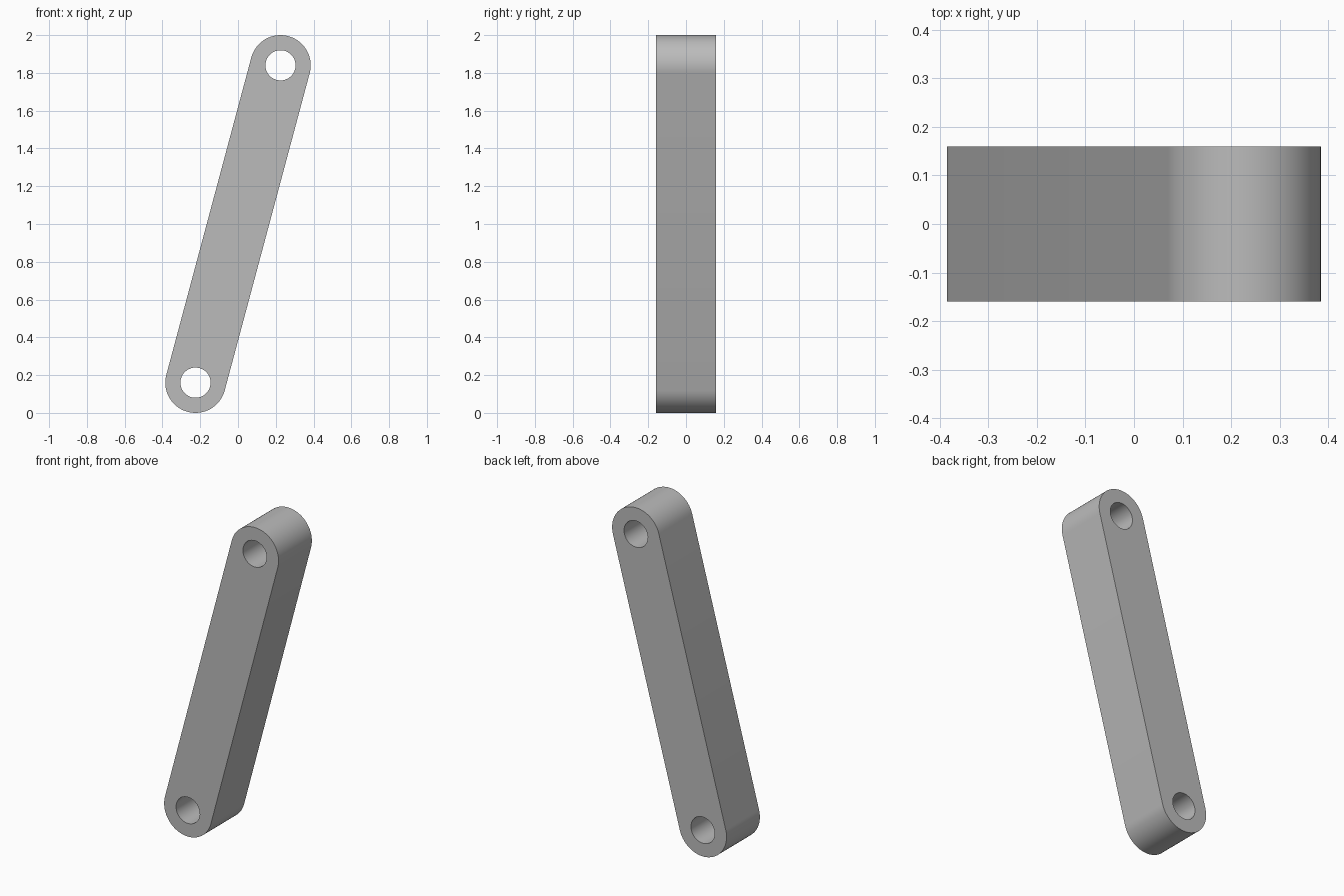
import bpy
import bmesh
from math import atan2, cos, pi, sin
from mathutils import Vector

cube = bpy.data.objects.get("Cube")
if cube:
    bpy.data.objects.remove(cube, do_unlink=True)

RADIUS, HOLE, DEPTH = 0.16, 0.08, 0.32
TOP = Vector((0.225, 0, 1.84))
BOTTOM = Vector((-0.225, 0, 0.16))
STEPS = 32
axis = TOP - BOTTOM
tilt = atan2(axis.z, axis.x)


def arc(centre, radius, start, sweep, count):
    return [centre + radius * Vector((cos(a), 0, sin(a)))
            for a in (start + sweep * i / STEPS for i in range(count))]


def add_loop(bm, points):
    verts = [bm.verts.new(p) for p in points]
    return [bm.edges.new((v, verts[i - 1])) for i, v in enumerate(verts)]


# Flat link profile: rounded ends and two pin holes
bm = bmesh.new()
outline = (arc(TOP, RADIUS, tilt - pi / 2, pi, STEPS + 1)
           + arc(BOTTOM, RADIUS, tilt + pi / 2, pi, STEPS + 1))
edges = add_loop(bm, outline)
for centre in (TOP, BOTTOM):
    edges += add_loop(bm, arc(centre, HOLE, tilt, 2 * pi, STEPS))
bmesh.ops.triangle_fill(bm, edges=edges, use_beauty=True, normal=(0, -1, 0))
bmesh.ops.recalc_face_normals(bm, faces=bm.faces)
mesh = bpy.data.meshes.new("link_bar")
bm.to_mesh(mesh)
bm.free()
link = bpy.data.objects.new("link_bar", mesh)
bpy.context.collection.objects.link(link)

# Thicken evenly about the centre plane
bpy.ops.object.select_all(action="DESELECT")
link.select_set(True)
bpy.context.view_layer.objects.active = link
solid = link.modifiers.new("thickness", "SOLIDIFY")
solid.thickness = DEPTH
solid.offset = 0
bpy.ops.object.modifier_apply(modifier=solid.name)
bpy.ops.object.shade_smooth_by_angle(angle=pi / 6)

# Plain grey finish
grey = bpy.data.materials.new("plain_grey")
grey.use_nodes = True
colour = (0.5, 0.5, 0.5, 1)
grey.diffuse_color = colour
grey.node_tree.nodes["Principled BSDF"].inputs["Base Color"].default_value = colour
mesh.materials.append(grey)
